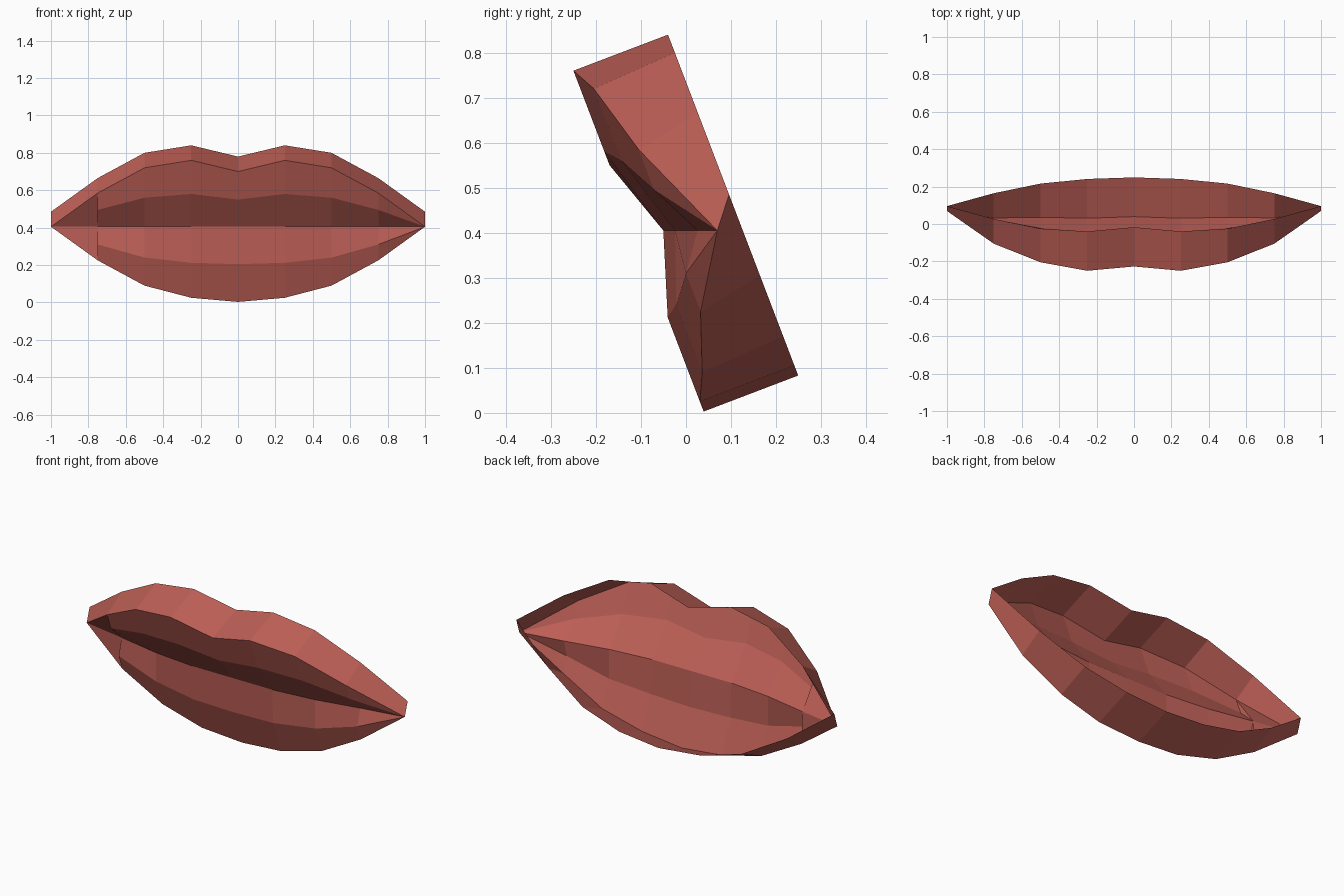
import bpy
import bmesh

if "Cube" in bpy.data.objects:
    bpy.data.objects.remove(bpy.data.objects["Cube"])

# Half profiles at x = 0, 0.25, 0.5, 0.75: heights of each contour line
XS = [0.0, 0.25, 0.5, 0.75]
DEPTH = [0.21, 0.21, 0.18, 0.132]          # lip thickness, shrinking to the corners
MOUTH_DEPTH = [0.146, 0.146, 0.12, 0.07]   # the mouth line is set back
UPPER_RIM = [0.70, 0.76, 0.72, 0.585]
UPPER_RIDGE = [0.55, 0.58, 0.56, 0.495]
LOWER_RIDGE = [0.205, 0.212, 0.24, 0.31]
LOWER_RIM = [0.003, 0.025, 0.09, 0.225]
MOUTH_Z = 0.405
RISE = 0.08                                # walls climb this much towards the back


def back_y(z):
    """Tilted plane that holds the open back rim."""
    return -0.04 + (0.84 - z) * 0.382


def front_point(x, z, depth):
    return (x, back_y(z + RISE) - depth, z)


def back_point(x, z):
    return (x, back_y(z + RISE), z + RISE)


bm = bmesh.new()


def column(i, side):
    """Cross-section from the upper back rim over the lips to the lower back rim."""
    x = side * XS[i]
    d = DEPTH[i]
    pts = [back_point(x, UPPER_RIM[i]),
           front_point(x, UPPER_RIM[i], d),
           front_point(x, UPPER_RIDGE[i], d),
           front_point(x, MOUTH_Z, MOUTH_DEPTH[i]),
           front_point(x, LOWER_RIDGE[i], d),
           front_point(x, LOWER_RIM[i], d),
           back_point(x, LOWER_RIM[i])]
    return [bm.verts.new(p) for p in pts]


cols = [column(i, -1) for i in (3, 2, 1)] + [column(i, 1) for i in range(4)]

# Lips and side walls
for a, b in zip(cols, cols[1:]):
    for j in range(6):
        bm.faces.new((a[j], a[j + 1], b[j + 1], b[j]))

# Mouth corners
for side, col in ((-1, cols[0]), (1, cols[-1])):
    tip = bm.verts.new(front_point(side, MOUTH_Z, 0.026))
    tip_back = bm.verts.new(back_point(side, MOUTH_Z))
    bm.faces.new((col[0], col[1], tip, tip_back))
    bm.faces.new((col[6], col[5], tip, tip_back))
    if side > 0:
        for j in range(1, 5):
            bm.faces.new((col[j], col[j + 1], tip))
    else:
        # this corner is capped straight across, leaving a small step
        for rim, ridge in ((1, 2), (5, 4)):
            bm.faces.new((col[rim], col[3], tip))
            bm.faces.new((col[rim], col[ridge], col[3]))

bmesh.ops.recalc_face_normals(bm, faces=bm.faces)
# the shell is open, so make sure the rim faces point outwards
bm.faces.ensure_lookup_table()
if bm.faces[1].normal.y > 0:
    bmesh.ops.reverse_faces(bm, faces=bm.faces)

mesh = bpy.data.meshes.new("lips")
bm.to_mesh(mesh)
bm.free()
lips = bpy.data.objects.new("lips", mesh)
bpy.context.collection.objects.link(lips)

mat = bpy.data.materials.new("lip red")
mat.diffuse_color = (0.51, 0.115, 0.093, 1.0)
mat.use_nodes = True
mat.node_tree.nodes["Principled BSDF"].inputs["Base Color"].default_value = mat.diffuse_color
mesh.materials.append(mat)
